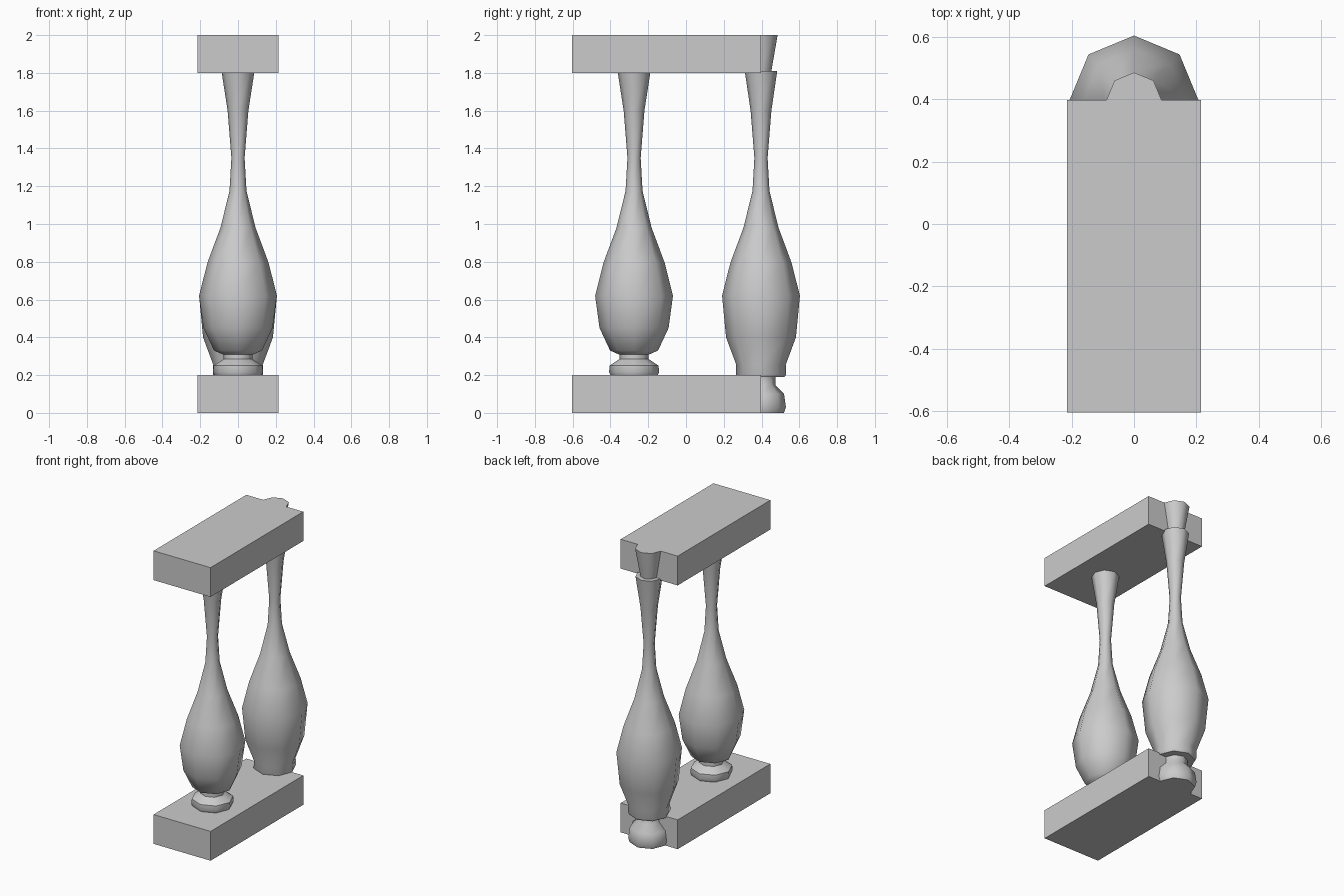
import bpy, bmesh
from math import cos, sin, pi, radians

if "Cube" in bpy.data.objects:
    bpy.data.objects.remove(bpy.data.objects["Cube"])

SIDES = 8


def finish(name, bm):
    bmesh.ops.recalc_face_normals(bm, faces=bm.faces)
    mesh = bpy.data.meshes.new(name)
    bm.to_mesh(mesh)
    bm.free()
    obj = bpy.data.objects.new(name, mesh)
    bpy.context.collection.objects.link(obj)
    return obj


def slab(name, x, y0, y1, z0, z1):
    bm = bmesh.new()
    bmesh.ops.create_cube(bm, size=1)
    for v in bm.verts:
        v.co = (v.co.x * 2 * x, (y0 + y1) / 2 + v.co.y * (y1 - y0),
                (z0 + z1) / 2 + v.co.z * (z1 - z0))
    return finish(name, bm)


def turned(name, y, profile):
    """Eight-sided turning around a vertical axis from (radius, z) pairs."""
    bm = bmesh.new()
    rings = [[bm.verts.new((r * cos(2 * pi * i / SIDES),
                            y + r * sin(2 * pi * i / SIDES), z))
              for i in range(SIDES)] for r, z in profile]
    for a, b in zip(rings, rings[1:]):
        for i in range(SIDES):
            j = (i + 1) % SIDES
            bm.faces.new((a[i], a[j], b[j], b[i]))
    bm.faces.new(rings[0][::-1])
    bm.faces.new(rings[-1])
    obj = finish(name, bm)
    bpy.ops.object.select_all(action='DESELECT')
    obj.select_set(True)
    bpy.context.view_layer.objects.active = obj
    bpy.ops.object.shade_smooth_by_angle(angle=radians(50))
    return obj


# Plinth and handrail
slab("plinth", 0.215, -0.603, 0.397, 0.0, 0.2)
slab("handrail", 0.215, -0.603, 0.397, 1.8, 2.0)

# Shared bulb and slender neck
stem = [(0.206, 0.62), (0.162, 0.795), (0.093, 0.98), (0.045, 1.175),
        (0.035, 1.35), (0.055, 1.6)]

# Front baluster standing on a turned foot
turned("front_baluster", -0.275,
       [(0.125, 0.2), (0.132, 0.215), (0.13, 0.25), (0.077, 0.285),
        (0.077, 0.308), (0.127, 0.33), (0.183, 0.45)] + stem + [(0.086, 1.8)])

# End baluster, half let into the plinth and handrail
turned("end_baluster", 0.397,
       [(0.125, 0.19), (0.133, 0.205), (0.131, 0.255), (0.185, 0.4)]
       + stem + [(0.086, 1.81)])
turned("end_foot", 0.397,
       [(0.122, 0.0), (0.132, 0.03), (0.122, 0.1), (0.076, 0.148), (0.076, 0.19)])
turned("end_cap", 0.397, [(0.055, 1.81), (0.088, 2.0)])
